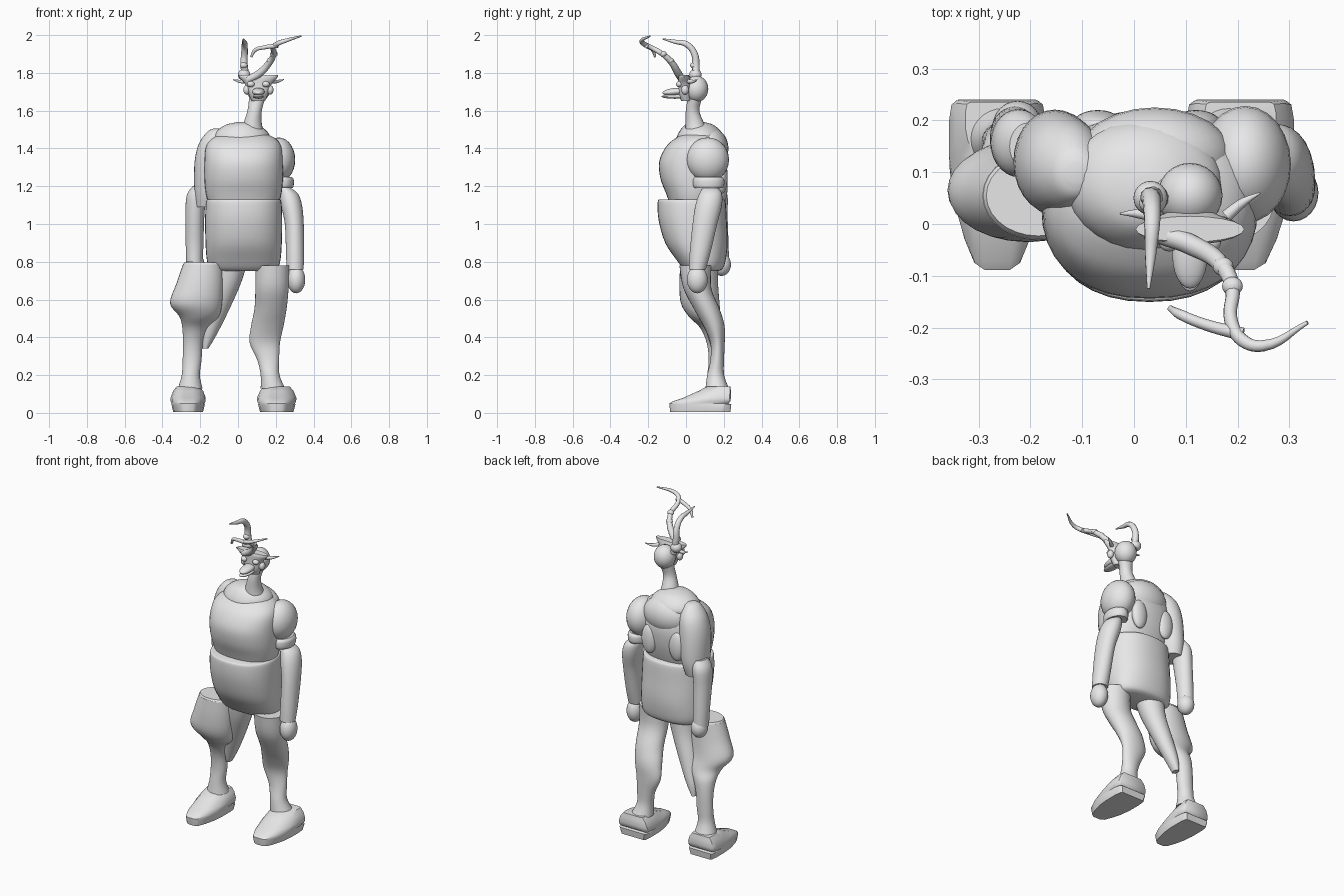
import bpy, bmesh, math
from mathutils import Vector

GREY = bpy.data.materials.new("plain_grey")
GREY.diffuse_color = (0.8, 0.8, 0.8, 1)


def finish(ob, angle=40):
    ob.data.materials.clear()
    ob.data.materials.append(GREY)
    bpy.ops.object.select_all(action='DESELECT')
    ob.select_set(True)
    bpy.context.view_layer.objects.active = ob
    bpy.ops.object.shade_smooth_by_angle(angle=math.radians(angle))
    return ob


def skin(name, rings):
    """Join equal-sized rings of points into a capped solid."""
    bm = bmesh.new()
    vs = [[bm.verts.new(p) for p in r] for r in rings]
    n = len(vs[0])
    for a, b in zip(vs, vs[1:]):
        for i in range(n):
            j = (i + 1) % n
            bm.faces.new((a[i], a[j], b[j], b[i]))
    bm.faces.new(vs[0][::-1])
    bm.faces.new(vs[-1])
    bmesh.ops.recalc_face_normals(bm, faces=bm.faces)
    me = bpy.data.meshes.new(name)
    bm.to_mesh(me)
    bm.free()
    ob = bpy.data.objects.new(name, me)
    bpy.context.collection.objects.link(ob)
    return finish(ob)


def spline(keys, steps=4):
    """Catmull-Rom through key tuples."""
    out = []
    for i in range(len(keys) - 1):
        p = [keys[max(0, min(len(keys) - 1, i + k))] for k in (-1, 0, 1, 2)]
        for s in range(steps):
            t = s / steps
            out.append([0.5 * (2 * b + (c - a) * t + (2 * a - 5 * b + 4 * c - d) * t * t
                               + (3 * b - a - 3 * c + d) * t ** 3) for a, b, c, d in zip(*p)])
    return out + [list(keys[-1])]


def loft(name, keys, n=28, power=1.0):
    """Keys are (z, cx, cy, rx, ry); power below 1 makes the section boxier."""
    def f(v):
        return math.copysign(abs(v) ** power, v)
    rings = []
    for z, cx, cy, rx, ry in spline(keys):
        rings.append([(cx + rx * f(math.cos(a)), cy + ry * f(math.sin(a)), z)
                      for a in (2 * math.pi * i / n for i in range(n))])
    return skin(name, rings)


def ball(name, loc, size, rot=(0, 0, 0)):
    bpy.ops.mesh.primitive_uv_sphere_add(segments=24, ring_count=14, location=loc, rotation=rot)
    ob = bpy.context.object
    ob.name = name
    ob.scale = size
    return finish(ob)


def tube(name, pts):
    """Tapering horn through (x, y, z, radius) points."""
    cu = bpy.data.curves.new(name, 'CURVE')
    cu.dimensions = '3D'
    cu.bevel_depth = 1.0
    cu.bevel_resolution = 3
    cu.resolution_u = 6
    cu.use_fill_caps = True
    sp = cu.splines.new('BEZIER')
    sp.bezier_points.add(len(pts) - 1)
    for bp, p in zip(sp.bezier_points, pts):
        bp.co = p[:3]
        bp.radius = p[3]
        bp.handle_left_type = bp.handle_right_type = 'AUTO'
    ob = bpy.data.objects.new(name, cu)
    bpy.context.collection.objects.link(ob)
    bpy.ops.object.select_all(action='DESELECT')
    ob.select_set(True)
    bpy.context.view_layer.objects.active = ob
    bpy.ops.object.convert(target='MESH')
    return finish(bpy.context.object)


def shoe(name, cx, w):
    """Wedge shoe: stacked footprints that retreat toward the heel."""
    half = [(0.02, .28), (.06, .5), (.2, .72), (.4, .92), (.6, 1), (.85, 1), (.97, .95), (1, .85)]
    rings = []
    for z, y0, y1, k in [(.005, -.09, .235, .85), (.045, -.095, .24, .95), (.05, -.095, .225, .93),
                         (.06, -.08, .235, .99), (.08, -.02, .238, 1), (.115, .06, .238, .86),
                         (.14, .11, .235, .66)]:
        side = [(k * w * s, y0 + (y1 - y0) * u) for u, s in half]
        rings.append([(cx + x, y, z) for x, y in side] + [(cx - x, y, z) for x, y in side[::-1]])
    return skin(name, rings)


# Torso
loft("belly", [(.75, .03, .09, .155, .08), (.765, .03, .09, .18, .105), (.81, .03, .08, .195, .13),
               (.9, .03, .055, .202, .165), (1.02, .03, .035, .204, .18), (1.115, .03, .03, .2, .18),
               (1.13, .03, .03, .19, .17)], 36, .88)
loft("chest", [(1.09, .03, .04, .18, .12), (1.16, .03, .04, .2, .145), (1.24, .03, .035, .208, .17),
               (1.33, .03, .035, .208, .177), (1.41, .03, .045, .2, .15), (1.455, .03, .06, .165, .115),
               (1.48, .03, .07, .11, .08)], 36, .88)
ball("upper_back", (.04, .13, 1.4), (.15, .095, .11))
loft("collar", [(1.42, .02, .07, .12, .1), (1.45, .02, .075, .15, .125), (1.49, .02, .075, .135, .11),
                (1.525, .02, .07, .085, .075), (1.54, .03, .065, .03, .03)])
for x in (-.07, .12):
    ball("shoulder_blade", (x, .19, 1.25), (.05, .03, .09))

# Right arm, hanging forward
ball("right_shoulder", (.215, .115, 1.34), (.088, .113, .118))
loft("right_cuff", [(1.19, .235, .12, .055, .075), (1.205, .235, .12, .06, .082),
                    (1.235, .235, .12, .06, .082), (1.25, .235, .12, .05, .07)])
loft("right_forearm", [(.76, .302, .06, .045, .045), (.85, .302, .075, .048, .055),
                       (1.0, .298, .1, .05, .065), (1.1, .283, .12, .056, .07),
                       (1.16, .268, .13, .05, .06), (1.19, .25, .13, .03, .04)])
ball("right_hand", (.308, .06, .705), (.048, .055, .072))

# Left arm, hanging back
loft("left_upper_arm", [(1.09, -.165, .13, .06, .07), (1.18, -.155, .125, .077, .095),
                        (1.33, -.145, .115, .085, .1), (1.43, -.13, .11, .075, .085),
                        (1.49, -.115, .1, .045, .05), (1.505, -.11, .1, .02, .02)])
loft("left_forearm", [(.8, -.23, .18, .044, .048), (.9, -.23, .175, .047, .05),
                      (1.05, -.228, .16, .05, .06), (1.15, -.22, .155, .052, .065),
                      (1.2, -.205, .15, .035, .045)])
ball("left_hand", (-.225, .188, .785), (.048, .05, .06))

# Right leg
loft("right_leg", [(.13, .185, .165, .065, .062), (.2, .17, .157, .05, .045), (.28, .16, .165, .058, .036),
                   (.37, .142, .167, .08, .038), (.46, .155, .148, .086, .056), (.55, .172, .11, .085, .068),
                   (.66, .18, .06, .088, .074), (.78, .182, .05, .09, .085)])

# Left leg: tapered thigh meeting a wide boot top
loft("left_thigh", [(.34, -.172, .16, .015, .025), (.42, -.15, .15, .04, .04),
                    (.55, -.105, .125, .06, .055), (.68, -.06, .1, .073, .07), (.78, -.04, .09, .085, .08)])
loft("left_shin", [(.13, -.253, .165, .065, .062), (.2, -.25, .157, .048, .045), (.28, -.243, .16, .05, .04),
                   (.37, -.238, .155, .053, .045), (.45, -.225, .135, .07, .06), (.51, -.205, .095, .105, .08),
                   (.58, -.222, .065, .138, .092), (.68, -.203, .055, .125, .09), (.785, -.185, .055, .107, .085)])
loft("left_boot_rim", [(.782, -.185, .055, .108, .086), (.795, -.185, .055, .1, .078)])

# Feet
shoe("right_shoe", .205, .104)
shoe("left_shoe", -.264, .093)

# Neck and head
loft("neck", [(1.49, .075, .055, .06, .06), (1.54, .078, .045, .047, .048), (1.6, .088, .035, .038, .036),
              (1.66, .1, .045, .042, .038), (1.7, .105, .05, .045, .045)], 20)
ball("cranium", (.108, .055, 1.715), (.063, .063, .07))
loft("face", [(1.65, .108, .0, .035, .025), (1.69, .108, -.005, .052, .035), (1.74, .108, -.005, .07, .035),
              (1.775, .108, -.01, .1, .03), (1.79, .108, -.01, .105, .025)], 20)
ball("upper_beak", (.108, -.06, 1.7), (.034, .065, .02), (.1, 0, 0))
ball("lower_beak", (.108, -.06, 1.675), (.03, .07, .012))
for s in (-1, 1):
    x = .108 + s * .04
    ball("eye", (x, -.035, 1.74), (.02, .018, .016))
    ball("cheek", (.108 + s * .062, -.005, 1.71), (.018, .02, .025))
    tube("ear", [(.108 + s * .07, .015, 1.755, .012), (.108 + s * .1, .03 + s * .01, 1.755, .009),
                 (.108 + s * .135, .04 + s * .02, 1.765, .002)])

# Antlers
ball("antler_socket", (.032, .05, 1.79), (.033, .033, .03))
tube("left_antler", [(.05, .05, 1.75, .02), (.032, .052, 1.84, .02), (.034, .045, 1.9, .018),
                     (.035, .005, 1.95, .016), (.032, -.06, 1.965, .011), (.028, -.125, 1.98, .003)])
tube("right_antler", [(.055, -.02, 1.765, .02), (.11, -.04, 1.795, .02), (.17, -.08, 1.86, .017),
                      (.19, -.125, 1.9, .014), (.187, -.185, 1.935, .013), (.21, -.225, 1.955, .013),
                      (.25, -.235, 1.97, .011), (.335, -.19, 1.995, .004)])
tube("antler_tine", [(.21, -.213, 1.945, .013), (.14, -.195, 1.935, .011),
                     (.09, -.175, 1.92, .01), (.07, -.163, 1.885, .006)])
for p in ((.172, -.082, 1.865), (.19, -.12, 1.9), (.03, .04, 1.84)):
    ball("antler_knob", p, (.02, .018, .016))
